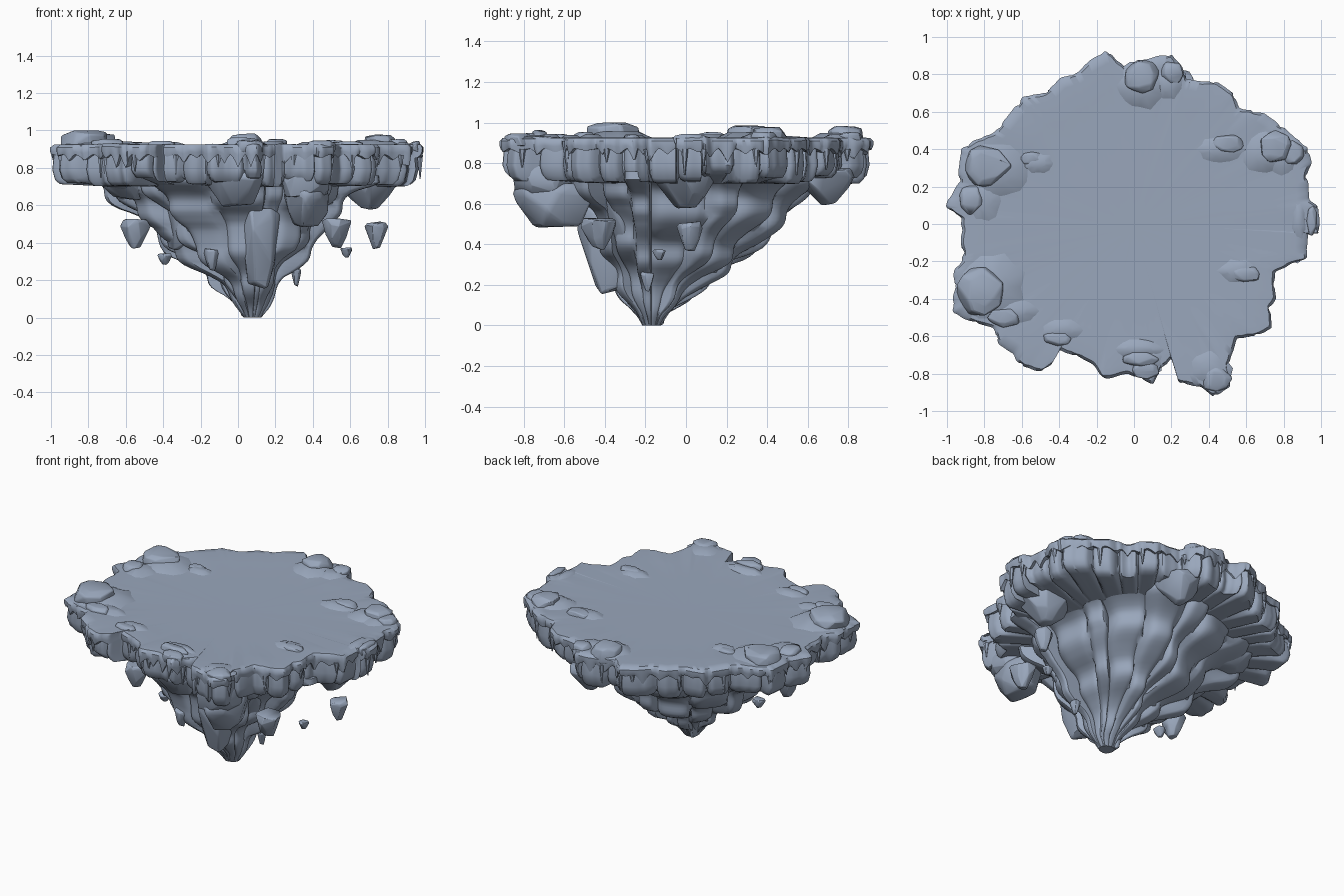
import bpy, bmesh, math, random
from mathutils import Vector, noise

if "Cube" in bpy.data.objects:
    bpy.data.objects.remove(bpy.data.objects["Cube"])
random.seed(7)

stone = bpy.data.materials.new("blue grey stone")
stone.diffuse_color = (0.32, 0.385, 0.50, 1)
stone.use_nodes = True
stone.node_tree.nodes["Principled BSDF"].inputs["Base Color"].default_value = stone.diffuse_color

def finish(bm, name, angle=38, bevel=0):
    bmesh.ops.recalc_face_normals(bm, faces=bm.faces)
    me = bpy.data.meshes.new(name)
    bm.to_mesh(me)
    bm.free()
    ob = bpy.data.objects.new(name, me)
    bpy.context.collection.objects.link(ob)
    me.materials.append(stone)
    if bevel:
        m = ob.modifiers.new("soft edges", 'BEVEL')
        m.width, m.segments, m.limit_method = bevel, 2, 'ANGLE'
        m.angle_limit = math.radians(20)
    bpy.ops.object.select_all(action='DESELECT')
    ob.select_set(True)
    bpy.context.view_layer.objects.active = ob
    bpy.ops.object.shade_smooth_by_angle(angle=math.radians(angle))
    return ob

def loft(rings, name, angle=38):
    bm = bmesh.new()
    loops = [[bm.verts.new(p) for p in r] for r in rings]
    n = len(loops[0])
    for a, b in zip(loops, loops[1:]):
        for i in range(n):
            j = (i + 1) % n
            bm.faces.new((a[i], a[j], b[j], b[i]))
    for r in (loops[0], loops[-1]):
        c = bm.verts.new(sum((v.co for v in r), Vector()) / n)
        for i in range(n):
            bm.faces.new((r[i], r[(i + 1) % n], c))
    return finish(bm, name, angle)

def rock(name, x, y, z0, z1, wx, wy, low=0.45, high=0.85, lean=(0, 0)):
    """Chipped rock: hull of jittered rings; lean shifts its foot sideways."""
    bm = bmesh.new()
    t0 = random.random() * 6
    for f, s in ((0, low), (0.4, (low + 1) / 2), (0.8, 1), (1, high)):
        for k in range(7):
            t = t0 + k * math.tau / 7 + random.uniform(-.3, .3)
            q = s * random.uniform(.85, 1.08)
            jz = random.uniform(-.1, .1) if 0 < f < 1 else random.uniform(0, .13) * (1 - 2 * f)
            bm.verts.new((x + math.cos(t) * wx * q / 2 + lean[0] * (1 - f),
                          y + math.sin(t) * wy * q / 2 + lean[1] * (1 - f), z0 + (z1 - z0) * (f + jz)))
    r = bmesh.ops.convex_hull(bm, input=bm.verts)
    bmesh.ops.delete(bm, geom=list({g for g in r["geom_interior"] + r["geom_unused"]
                                    if isinstance(g, bmesh.types.BMVert)}), context='VERTS')
    return finish(bm, name, 40, min(wx, wy, z1 - z0) * .08)

# --- plateau outline, counter-clockwise from +x
P = [.99,.09, .94,.13, .92,.26, .95,.33, .93,.41, .86,.46, .80,.52, .70,.59, .56,.62, .54,.69,
     .45,.76, .28,.77, .26,.84, .20,.91, .05,.88, -.05,.84, -.15,.93, -.24,.87, -.30,.81,
     -.40,.78, -.48,.70, -.60,.68, -.67,.58, -.75,.49, -.85,.45, -.93,.40, -.94,.22, -1.01,.09,
     -.92,.03, -.93,-.1, -.92,-.2, -.96,-.24, -.97,-.47, -.90,-.51, -.75,-.56, -.73,-.64,
     -.64,-.70, -.60,-.77, -.50,-.79, -.44,-.75, -.40,-.67, -.22,-.75, -.17,-.83, -.03,-.80, .10,-.86,
     .14,-.78, .20,-.72, .24,-.85, .36,-.87, .43,-.93, .52,-.87, .50,-.77, .55,-.61, .65,-.60,
     .74,-.56, .73,-.44, .76,-.40, .75,-.26, .87,-.2, .93,-.19, .93,-.05, 1.,-.05]
corners = [Vector((P[i], P[i + 1], 0)) for i in range(0, len(P), 2)]
edge = []
for a, b in zip(corners, corners[1:] + corners[:1]):
    k = max(1, round((b - a).length / .011))
    edge += [a.lerp(b, i / k) for i in range(k)]
n = len(edge)
edge = [(edge[i - 1] + edge[i] * 2 + edge[(i + 1) % n]) / 4 for i in range(n)]
edge = [p * (1 + .01 * noise.noise(p * 20)) for p in edge]

# per-point rim data: cliff blocks and dripping icicles
blk, drip = [], []
while len(blk) < n:
    w = random.randint(13, 24)
    foot, out = random.uniform(.695, .745), random.uniform(-.015, .015)
    for k in range(w):
        g = abs(2 * k / (w - 1) - 1) ** 7
        blk.append((foot + .02 * g, out - .035 * g))
while len(drip) < n:
    w = random.randint(6, 11)
    d = random.choice((.012, .02, .03, .035, .05, .07))
    drip += [d * (1 - abs(2 * k / w - 1)) ** 1.3 for k in range(w)]

def ring(fs, fz):
    return [(p.x * fs(i), p.y * fs(i), fz(i)) for i, p in enumerate(edge)]

lump = [.012 * max(0, noise.noise(p * 5)) for p in edge]
notch = [min(0, b[1] * .3) for b in blk]
loft([
    ring(lambda i: .5, lambda i: .920),
    ring(lambda i: .78, lambda i: .922),
    ring(lambda i: .93, lambda i: .926 + lump[i]),
    ring(lambda i: .98, lambda i: .924 + lump[i]),
    ring(lambda i: 1 + notch[i], lambda i: .908 + lump[i]),
    ring(lambda i: 1 + notch[i], lambda i: .888 - drip[i] * .3),
    ring(lambda i: .992 + notch[i], lambda i: .872 - drip[i]),
    ring(lambda i: .972 + blk[i][1], lambda i: .874 - drip[i] * .9),
    ring(lambda i: .98 + blk[i][1], lambda i: .79),
    ring(lambda i: .965 + blk[i][1], lambda i: blk[i][0] + .025),
    ring(lambda i: .94 + blk[i][1], lambda i: blk[i][0] + .003),
    ring(lambda i: .88 + blk[i][1] * .6, lambda i: blk[i][0]),
    ring(lambda i: .68, lambda i: .70),
], "plateau", 42)

# --- long icicles on the rim
for i in range(0, n, 27):
    p, L = edge[i], random.uniform(.06, .13)
    bm = bmesh.new()
    bmesh.ops.create_cone(bm, segments=6, radius1=.003, radius2=.018, depth=L, cap_ends=True)
    bmesh.ops.translate(bm, verts=bm.verts, vec=(p.x * .978, p.y * .978, .87 - L / 2))
    finish(bm, "icicle", 50)

# --- fluted root under the plateau: z, left, right, front, back
prof = [(.76, -.80, .74, -.66, .68), (.70, -.74, .64, -.60, .61), (.60, -.58, .51, -.50, .53),
        (.50, -.46, .46, -.46, .43), (.40, -.41, .40, -.45, .35), (.35, -.35, .34, -.43, .29),
        (.25, -.19, .25, -.38, .13), (.15, -.08, .20, -.32, .03), (.06, -.01, .165, -.25, -.09),
        (.0, .03, .125, -.215, -.125)]
ax, ay = .07, -.17

def extent(z):
    for a, b in zip(prof, prof[1:]):
        if z >= b[0]:
            t = (z - b[0]) / (a[0] - b[0])
            return [b[k] + (a[k] - b[k]) * t for k in range(1, 5)]
    return prof[-1][1:]

cols, per = 17, 12
shift = [random.uniform(-.045, .045) for _ in range(cols)]
step = [random.uniform(0, .24) for _ in range(cols)]
rings = []
for k in range(39):
    z = .76 * (1 - k / 38)
    r = []
    for c in range(cols):
        for q in range(per):
            wob = [.25 * math.sin(2.1 * m) for m in (c, (c + 1) % cols)]
            u = c + q / per + wob[0] + (wob[1] - wob[0]) * q / per
            t = u * math.tau / cols
            g = abs(2 * q / per - 1) ** 5
            # gently stepped profile: steep faces broken by ledges
            zs = z + shift[c] * min(1, z * 4)
            zs += .034 * math.sin((zs + step[c]) / .24 * math.tau) * min(1, z * 5)
            l, ri, f, b = extent(max(0, min(.76, zs)))
            dx = (ri - ax) if math.cos(t) > 0 else (ax - l)
            dy = (b - ay) if math.sin(t) > 0 else (ay - f)
            s = 1.02 - .08 * g
            x, y = ax + math.cos(t) * dx * s, ay + math.sin(t) * dy * s
            s = 1 + .04 * noise.noise(Vector((x * 5, y * 5, z * 5)))
            r.append((ax + (x - ax) * s, ay + (y - ay) * s, z))
    rings.append(r)
loft(rings, "fluted_root", 36)

# --- root columns and hanging blocks: x, y, z0, z1, wx, wy, low, lean
for a in [(.12, -.42, .14, .60, .22, .27, .6, (-.01, .05)), (-.31, -.28, .36, .80, .24, .32, .7, (.02, .04)),
          (.035, -.14, .0, .2, .09, .13, .5, (0, 0)), (.115, -.18, .005, .22, .10, .12, .45, (-.01, 0)),
          (.34, -.34, .34, .74, .22, .22, .5, (-.06, .06)), (-.12, -.34, .27, .74, .22, .2, .6, (.04, .06)),
          (.37, -.67, .48, .71, .27, .42, .6, (0, .03)), (.36, -.70, .64, .80, .30, .34, .85, (0, 0)),
          (0, -.64, .59, .78, .36, .32, .45, (0, .03)), (.70, .0, .57, .78, .34, .36, .3, (0, 0)),
          (.22, .70, .59, .78, .30, .32, .25, (0, 0)), (-.64, -.30, .63, .78, .34, .34, .6, (.08, .04)),
          (-.62, .22, .63, .78, .34, .34, .6, (.08, -.04))]:
    rock("hanging_block", *a[:6], low=a[6], lean=a[7])

# --- rocks along the top edge: x, y, top, wx, wy, each on a low sloping skirt
for x, y, top, wx, wy in [(-.79, .31, .99, .25, .22), (-.87, .13, .955, .14, .16), (-.82, -.36, 1.005, .25, .26),
                          (-.69, -.50, .955, .18, .10), (.04, .79, .985, .19, .18), (.20, .81, .955, .12, .13),
                          (.76, .41, .98, .17, .17), (.85, .38, .955, .13, .14), (.50, .43, .95, .18, .10),
                          (.60, -.27, .943, .16, .09), (.03, -.72, .965, .20, .08), (.06, -.78, .95, .15, .10),
                          (-.41, -.61, .945, .16, .08), (.95, .02, .945, .06, .16), (.44, -.83, .95, .16, .14),
                          (-.55, .35, .94, .12, .08)]:
    rock("top_rock", x, y, .88, top, wx, wy, low=1.05, high=.68)
    bm = bmesh.new()
    bmesh.ops.create_cone(bm, segments=16, radius1=.5, radius2=.25, depth=1, cap_ends=True)
    h = .012 + (top - .92) * .3
    for v in bm.verts:
        q = 1.5 * random.uniform(.85, 1.1)
        v.co = (x * .93 + v.co.x * wx * q, y * .93 + v.co.y * wy * q, .918 + (v.co.z + .5) * h)
    finish(bm, "rock_skirt", 60)

# --- loose floating stones: x, y, z0, z1, width
for x, y, z0, z1, w in [(-.55, -.29, .365, .53, .16), (-.39, -.22, .28, .345, .08), (-.14, -.40, .25, .37, .09),
                        (.53, -.43, .37, .53, .17), (.58, -.13, .32, .375, .065), (.74, .02, .365, .515, .12),
                        (.31, -.19, .165, .27, .065)]:
    rock("floating_stone", x, y, z0, z1, w, w * 1.1, low=.35, high=.9)
